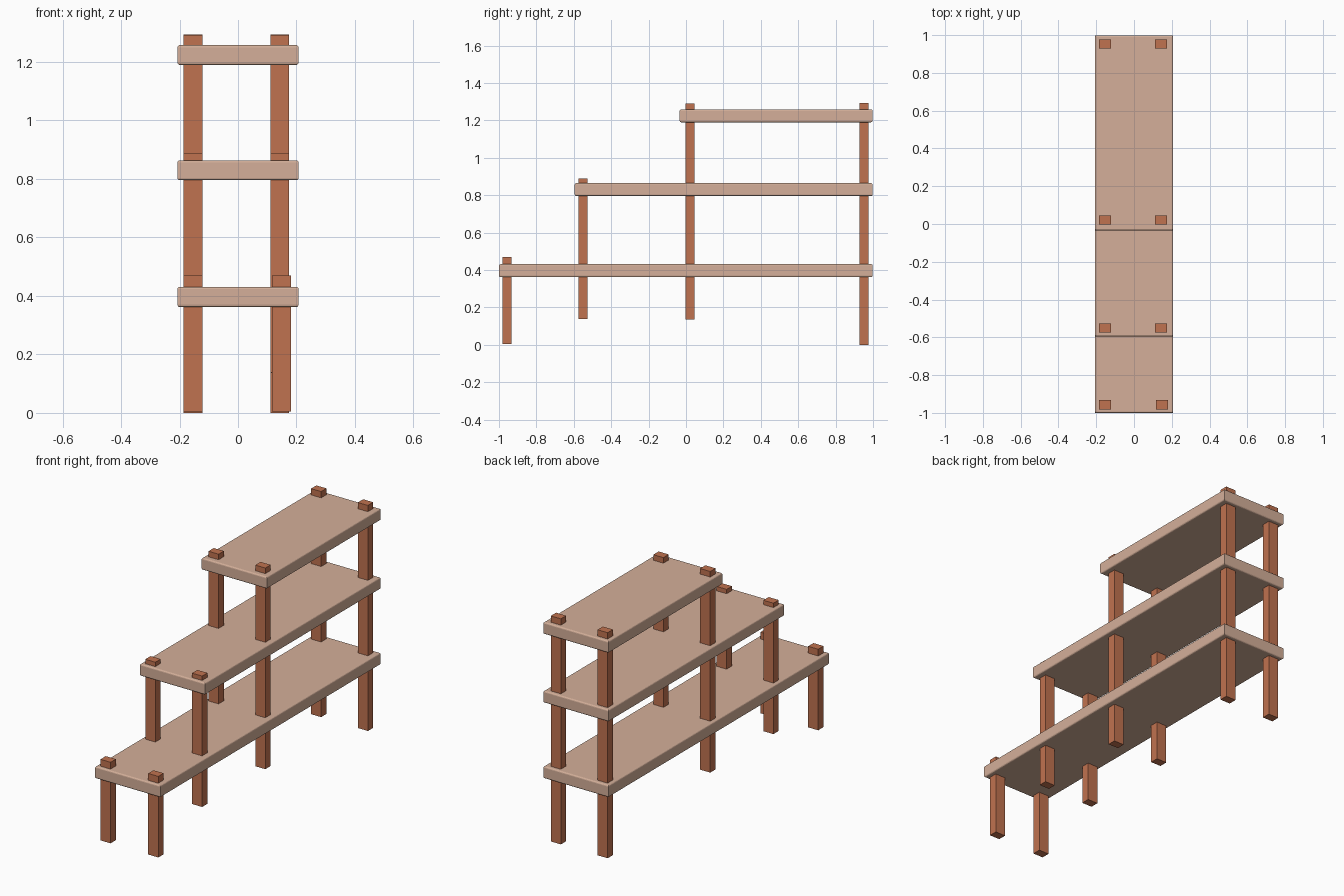
import bpy, bmesh

if "Cube" in bpy.data.objects:
    bpy.data.objects.remove(bpy.data.objects["Cube"])


def material(name, rgb):
    m = bpy.data.materials.new(name)
    m.diffuse_color = (*rgb, 1)
    m.use_nodes = True
    m.node_tree.nodes["Principled BSDF"].inputs["Base Color"].default_value = m.diffuse_color
    return m


shelf_mat = material("pale_wood", (0.66, 0.43, 0.32))
leg_mat = material("red_wood", (0.53, 0.17, 0.08))


def box(name, lo, hi, mat, bevel=0):
    bm = bmesh.new()
    bmesh.ops.create_cube(bm, size=1)
    for v in bm.verts:
        v.co = [lo[i] + (v.co[i] + 0.5) * (hi[i] - lo[i]) for i in range(3)]
    if bevel:
        # round only the top and bottom rims, keep upright corners crisp
        rims = [e for e in bm.edges if abs(e.verts[0].co.z - e.verts[1].co.z) < 1e-5]
        bmesh.ops.bevel(bm, geom=rims, offset=bevel, segments=3, profile=0.5,
                        affect='EDGES', clamp_overlap=True)
    me = bpy.data.meshes.new(name)
    bm.to_mesh(me)
    bm.free()
    me.materials.append(mat)
    ob = bpy.data.objects.new(name, me)
    bpy.context.collection.objects.link(ob)
    return ob


# Stepped shelves: front edge, bottom, top
for name, y0, z0, z1 in (("lower_shelf", -1.0, 0.362, 0.431),
                         ("middle_shelf", -0.595, 0.796, 0.864),
                         ("upper_shelf", -0.034, 1.190, 1.258)):
    box(name, (-0.207, y0, z0), (0.207, 0.998, z1), shelf_mat, 0.008)

# Leg pairs: depth position, bottom, top, right leg centre
for name, y, z0, z1, xr in (("front_leg", -0.957, 0.005, 0.470, 0.149),
                            ("second_leg", -0.551, 0.138, 0.889, 0.143),
                            ("third_leg", 0.022, 0.136, 1.290, 0.143),
                            ("back_leg", 0.952, 0.0, 1.294, 0.143)):
    for side, x in (("left", -0.154), ("right", xr)):
        box(f"{side}_{name}", (x - 0.032, y - 0.024, z0),
            (x + 0.032, y + 0.024, z1), leg_mat)
